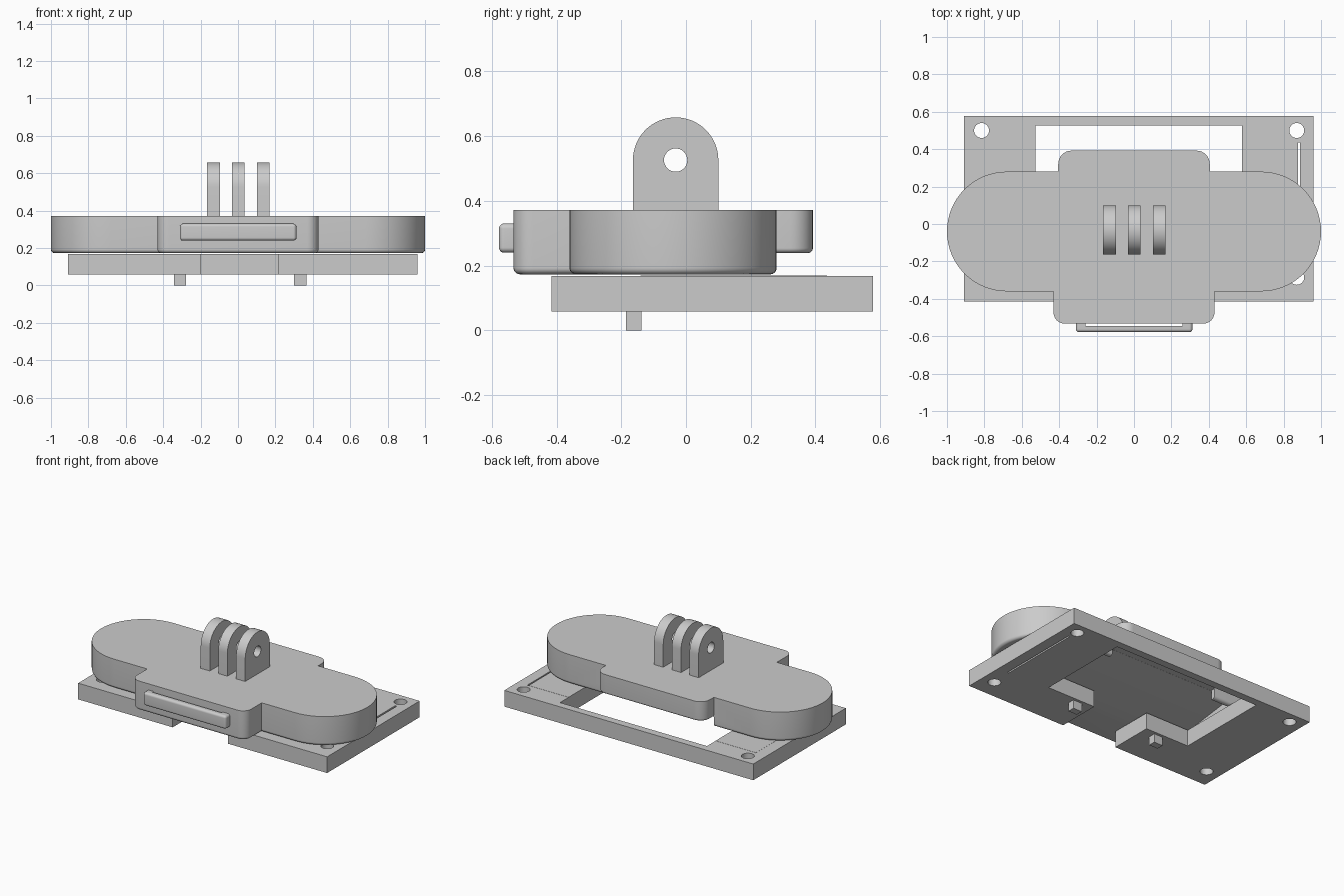
import bpy, bmesh, math
from mathutils import Vector

if "Cube" in bpy.data.objects:
    bpy.data.objects.remove(bpy.data.objects["Cube"])

grey = bpy.data.materials.new("plain grey")
grey.use_nodes = True
colour = (0.6, 0.6, 0.6, 1)
grey.diffuse_color = colour
grey.node_tree.nodes["Principled BSDF"].inputs["Base Color"].default_value = colour


def arc(cx, cy, r, start, end, n=8):
    """Points on an arc, angles in degrees."""
    angles = [math.radians(start + (end - start) * i / n) for i in range(n + 1)]
    return [(cx + r * math.cos(a), cy + r * math.sin(a)) for a in angles]


def rect(x0, x1, y0, y1):
    return [(x0, y0), (x1, y0), (x1, y1), (x0, y1)]


def round_rect(x0, x1, y0, y1, r):
    return (arc(x0 + r, y0 + r, r, 180, 270) + arc(x1 - r, y0 + r, r, 270, 360)
            + arc(x1 - r, y1 - r, r, 0, 90) + arc(x0 + r, y1 - r, r, 90, 180))


def prism(name, outline, lo, hi, axis="z", round_low=0.0, round_all=0.0):
    """Extrude a closed outline along an axis, optionally rounding its edges."""
    bm = bmesh.new()

    def place(p, h):
        return Vector((p[0], p[1], h)) if axis == "z" else Vector((h, p[0], p[1]))
    low = [bm.verts.new(place(p, lo)) for p in outline]
    high = [bm.verts.new(place(p, hi)) for p in outline]
    bottom = bm.faces.new(low[::-1])
    bm.faces.new(high)
    for i in range(len(outline)):
        j = (i + 1) % len(outline)
        bm.faces.new((low[i], low[j], high[j], high[i]))
    bmesh.ops.recalc_face_normals(bm, faces=bm.faces)
    if round_low or round_all:
        edges = list(bm.edges) if round_all else list(bottom.edges)
        bmesh.ops.bevel(bm, geom=edges, offset=round_low or round_all, segments=8,
                        profile=0.5, affect="EDGES")
    mesh = bpy.data.meshes.new(name)
    bm.to_mesh(mesh)
    bm.free()
    mesh.materials.append(grey)
    obj = bpy.data.objects.new(name, mesh)
    bpy.context.collection.objects.link(obj)
    return obj


def combine(target, other, operation):
    """Apply a boolean and discard the second solid."""
    mod = target.modifiers.new("boolean", "BOOLEAN")
    mod.operation, mod.solver, mod.object = operation, "EXACT", other
    bpy.ops.object.select_all(action="DESELECT")
    bpy.context.view_layer.objects.active = target
    target.select_set(True)
    bpy.ops.object.modifier_apply(modifier=mod.name)
    bpy.data.objects.remove(other)


# Upper case: rounded ends with a front bulge
outline = (arc(-0.68, -0.04, 0.32, 90, 270, 32) + [(-0.43, -0.36)]
           + arc(-0.37, -0.473, 0.06, 180, 270) + arc(0.37, -0.473, 0.06, 270, 360)
           + [(0.43, -0.36)] + arc(0.68, -0.04, 0.32, -90, 90, 32))
case = prism("case", outline, 0.173, 0.372, round_low=0.02)

# Gently sloping pocket under the case, open to the rear, then the rear bulge
pocket = [(-0.3, 0.165), (0.25, 0.165), (0.25, 0.239)]
combine(case, prism("pocket_cutter", pocket, -0.555, 0.555, "x"), "DIFFERENCE")
combine(case, prism("rear_opening", rect(-0.405, 0.405, 0.245, 0.32), 0.16, 0.239),
        "DIFFERENCE")
combine(case, prism("rear_bulge", round_rect(-0.405, 0.405, 0.1, 0.392, 0.07),
                    0.239, 0.372, round_low=0.015), "UNION")

# Front pull bar, slotted behind
bar = prism("pull_bar", rect(-0.31, 0.312, -0.578, -0.51), 0.24, 0.33, round_all=0.016)
combine(bar, prism("bar_slot", rect(-0.26, 0.26, -0.545, -0.5), 0.2, 0.4), "DIFFERENCE")

# Three mounting lugs with a cross hole
for x in (-0.131, 0.001, 0.135):
    tab = [(-0.164, 0.365), (0.1, 0.365)] + arc(-0.032, 0.526, 0.132, 0, 180, 32)
    lug = prism("mounting_lug", tab, x - 0.034, x + 0.034, "x")
    hole = arc(-0.032, 0.526, 0.036, 0, 360, 32)[:-1]
    combine(lug, prism("lug_hole", hole, x - 0.1, x + 0.1, "x"), "DIFFERENCE")

# Base frame: open window, front gap, side slit and corner holes
frame = prism("base_frame", rect(-0.91, 0.96, -0.415, 0.578), 0.058, 0.168)
panel = prism("frame_panel", rect(-0.83, 0.877, -0.14, 0.435), 0.16, 0.169)
for part in (frame, panel):
    combine(part, prism("window", rect(-0.527, 0.577, -0.12, 0.527), 0, 0.3), "DIFFERENCE")
    combine(part, prism("gap", rect(-0.2, 0.215, -0.5, 0), 0, 0.3), "DIFFERENCE")
combine(frame, prism("side_slit", rect(0.877, 0.888, -0.14, 0.435), 0, 0.3), "DIFFERENCE")
for x in (-0.815, 0.87):
    for y in (-0.285, 0.5):
        hole = arc(x, y, 0.04, 0, 360, 32)[:-1]
        combine(frame, prism("screw_hole", hole, 0, 0.3), "DIFFERENCE")

# Locating pegs under the frame
for x in (-0.31, 0.332):
    prism("locating_peg", rect(x - 0.033, x + 0.033, -0.186, -0.138), 0, 0.07)

# Smooth the curves while keeping hard edges
bpy.ops.object.select_all(action="DESELECT")
for obj in bpy.context.collection.objects:
    if obj.type == "MESH" and grey.name in obj.data.materials:
        obj.select_set(True)
        bpy.context.view_layer.objects.active = obj
bpy.ops.object.shade_smooth_by_angle(angle=math.radians(14))
